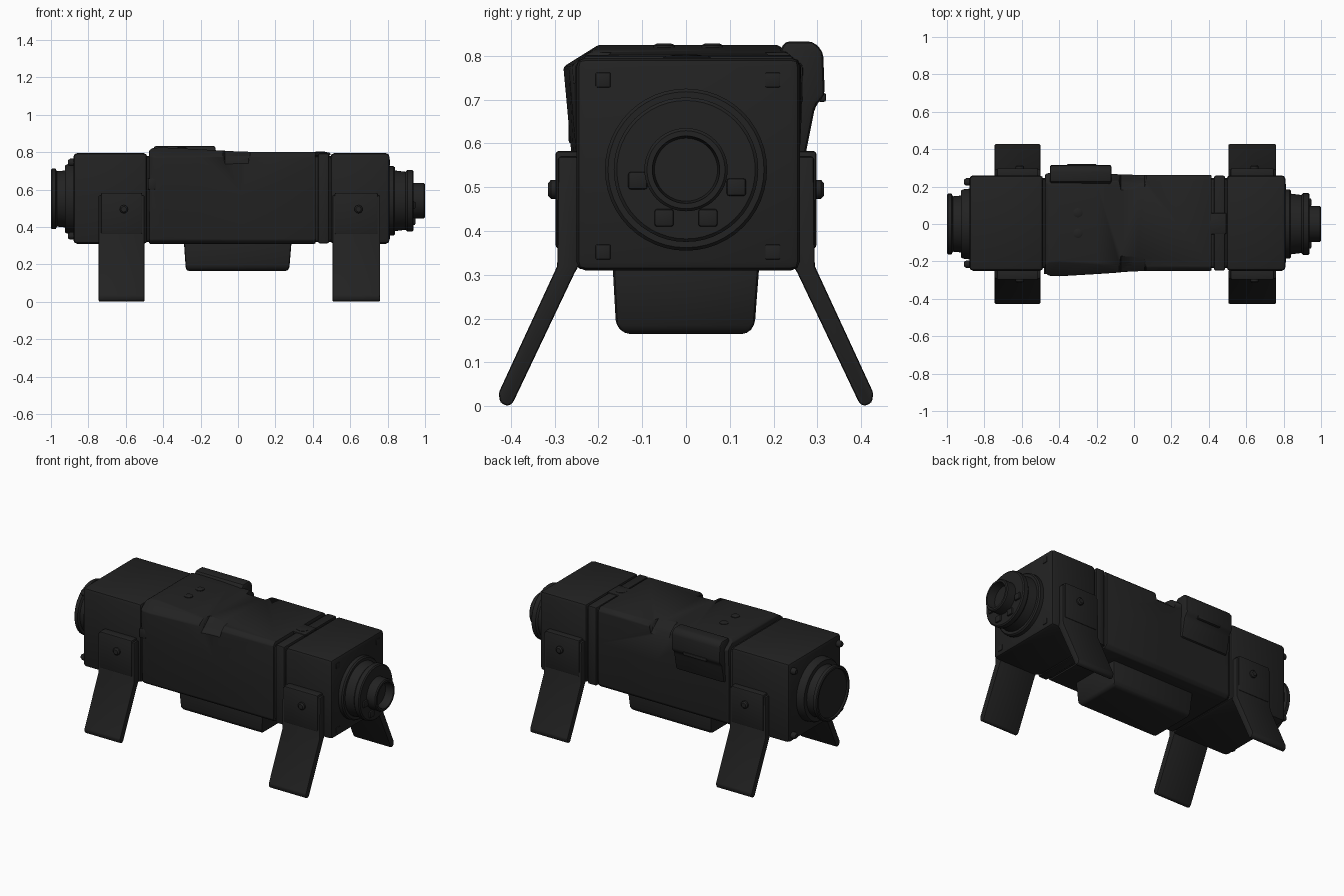
import bpy, bmesh, math
from mathutils import Vector

if "Cube" in bpy.data.objects:
    bpy.data.objects.remove(bpy.data.objects["Cube"])


def mat(name, v):
    m = bpy.data.materials.new(name)
    m.diffuse_color = (v, v, v, 1)
    m.use_nodes = True
    m.node_tree.nodes["Principled BSDF"].inputs["Base Color"].default_value = m.diffuse_color
    return m


BLACK = mat("matte black", 0.016)


def finish(name, bm, bevel=0.0, seg=2, angle=30):
    bmesh.ops.recalc_face_normals(bm, faces=bm.faces)
    me = bpy.data.meshes.new(name)
    bm.to_mesh(me)
    bm.free()
    ob = bpy.data.objects.new(name, me)
    bpy.context.collection.objects.link(ob)
    me.materials.append(BLACK)
    bpy.ops.object.select_all(action='DESELECT')
    ob.select_set(True)
    bpy.context.view_layer.objects.active = ob
    if bevel:
        b = ob.modifiers.new("bevel", 'BEVEL')
        b.width, b.segments, b.limit_method = bevel, seg, 'ANGLE'
        b.angle_limit = math.radians(25)
        bpy.ops.object.modifier_apply(modifier=b.name)
    bpy.ops.object.shade_smooth_by_angle(angle=math.radians(angle))
    return ob


def loft(name, rings, **kw):
    """Closed skin through rings of 3D points, capped at both ends."""
    bm = bmesh.new()
    rs = [[bm.verts.new(p) for p in r] for r in rings]
    n = len(rs[0])
    for a, b in zip(rs, rs[1:]):
        for i in range(n):
            bm.faces.new((a[i], a[(i + 1) % n], b[(i + 1) % n], b[i]))
    bm.faces.new(rs[0])
    bm.faces.new(rs[-1])
    return finish(name, bm, **kw)


def prism(name, yz, x0, x1, **kw):
    return loft(name, [[(x, y, z) for y, z in yz] for x in (x0, x1)], **kw)


def box(name, x0, x1, y0, y1, z0, z1, **kw):
    return prism(name, [(y0, z0), (y1, z0), (y1, z1), (y0, z1)], x0, x1, **kw)


def turned(name, prof, cy=0.0, cz=0.545, n=48, axis='X'):
    """Lathe of (along, radius) points; first and last rings are capped."""
    rings = []
    for a, r in prof:
        ring = []
        for i in range(n):
            t = 2 * math.pi * i / n
            ring.append((a, cy + r * math.cos(t), cz + r * math.sin(t)))
        rings.append(ring)
    return loft(name, rings)


def stud(name, pos, direction, r, h, n=16):
    """Small domed cylinder standing on pos."""
    q = Vector((0, 0, 1)).rotation_difference(Vector(direction))
    rings = []
    for d, k in ((-0.01, 1), (h * 0.6, 1), (h, 0.65)):
        rings.append([Vector(pos) + q @ Vector((r * k * math.cos(2 * math.pi * i / n),
                      r * k * math.sin(2 * math.pi * i / n), d)) for i in range(n)])
    return loft(name, rings)


# end housings, recessed inner core and joint collar
box("left_housing", -0.88, -0.485, -0.25, 0.26, 0.31, 0.795, bevel=0.02)
box("right_housing", 0.495, 0.81, -0.25, 0.26, 0.31, 0.795, bevel=0.02)
box("inner_core", -0.55, 0.55, -0.235, 0.245, 0.32, 0.78, bevel=0.02)
box("joint_collar", 0.428, 0.487, -0.248, 0.258, 0.313, 0.793, bevel=0.008)


# centre sleeve, flared towards its left end
def section(x, f):
    t, s = 0.80 + 0.025 * f, 0.03 * f
    return [(x, -0.23, 0.31), (x, -0.25 - 0.2 * s, 0.33), (x, -0.25 - 0.4 * s, 0.58),
            (x, -0.25 - s, t - 0.02 - s), (x, -0.23 + s, t),
            (x, 0.24 - s, t), (x, 0.262 + 0.4 * s, t - 0.02 - s), (x, 0.26, 0.58),
            (x, 0.26, 0.33), (x, 0.24, 0.31)]


sleeve = loft("centre_sleeve", [section(-0.475, 0.4), section(-0.455, 0.9), section(-0.40, 1),
                                section(-0.2, 0.6), section(0.02, 0.1), section(0.415, 0)],
              bevel=0.006)

# finger notches cut in the front and back upper edges
for s, edge in ((-1, 0.25), (1, 0.26)):
    def ring(d):
        a, b = -0.10 + d, 0.085 - d
        low = 0.745 if d else 0.87
        return [(a, s * (edge + 0.08), low - 0.07), (b, s * (edge + 0.08), low - 0.07),
                (b, s * (edge - 0.10), low + 0.08), (a, s * (edge - 0.10), low + 0.08)]
    cut = loft("notch_cutter", [ring(0.03), ring(0)])
    cut.hide_render = True
    for name in ("centre_sleeve", "inner_core"):
        ob = bpy.data.objects[name]
        m = ob.modifiers.new("notch", 'BOOLEAN')
        m.operation, m.object, m.solver = 'DIFFERENCE', cut, 'EXACT'
        bpy.context.view_layer.objects.active = ob
        bpy.ops.object.modifier_apply(modifier=m.name)
    bpy.data.objects.remove(cut)

# side pod wrapped over the back upper edge
prism("side_pod", [(0.21, 0.80), (0.225, 0.833), (0.29, 0.833), (0.313, 0.81), (0.317, 0.71),
                   (0.295, 0.685), (0.272, 0.57), (0.22, 0.57)], -0.45, -0.12, bevel=0.012)
box("pod_latch", -0.36, -0.2, 0.30, 0.32, 0.695, 0.715, bevel=0.005)

# strap hardware in the left gap, and top controls
box("gap_clip", -0.482, -0.44, -0.268, -0.22, 0.60, 0.66, bevel=0.006)
for y in (-0.05, 0.06):
    stud("top_button", (-0.30, y, 0.818), (0, 0, 1), 0.025, 0.01)
box("collar_tab", 0.385, 0.495, -0.055, 0.06, 0.78, 0.799, bevel=0.012)
stud("collar_screw", (0.44, 0, 0.797), (0, 0, 1), 0.035, 0.006, 24)

# battery box under the body
loft("battery_box", [
    [(-0.275, -0.14, 0.165), (0.265, -0.14, 0.165), (0.265, 0.14, 0.165), (-0.275, 0.14, 0.165)],
    [(-0.28, -0.16, 0.185), (0.275, -0.16, 0.185), (0.275, 0.157, 0.185), (-0.28, 0.157, 0.185)],
    [(-0.29, -0.168, 0.33), (0.287, -0.168, 0.33), (0.287, 0.168, 0.33), (-0.29, 0.168, 0.33)]],
    bevel=0.012)

# splayed legs: bent plates bolted to the sides
for x0, x1 in ((-0.745, -0.50), (0.505, 0.76)):
    for s in (-1, 1):
        xm = (x0 + x1) / 2
        prism("leg", [(s * y, z) for y, z in (
            (0.245, 0.57), (0.292, 0.57), (0.294, 0.32), (0.428, 0.03), (0.424, 0.008), (0.408, 0.0),
            (0.396, 0.006), (0.254, 0.305), (0.245, 0.32))], x0, x1, bevel=0.008)
        box("leg_bracket", x0 + 0.012, x1 - 0.012, min(s * 0.24, s * 0.298),
            max(s * 0.24, s * 0.298), 0.36, 0.583, bevel=0.008)
        stud("leg_bolt", (xm + 0.012, s * 0.297, 0.495), (0, s, 0), 0.022, 0.018)

# eyepiece on the right end with a hollow bore
turned("eyepiece", [(0.79, 0.185), (0.832, 0.185), (0.84, 0.178), (0.84, 0.162), (0.895, 0.155),
                    (0.905, 0.165), (0.932, 0.165), (0.938, 0.158), (0.938, 0.095), (0.994, 0.095),
                    (1.0, 0.089), (1.0, 0.077), (0.95, 0.072)], cz=0.54)
for y, z in ((-0.05, 0.43), (0.05, 0.43), (0.115, 0.50), (-0.11, 0.515)):
    box("eyepiece_lug", 0.92, 0.948, y - 0.022, y + 0.022, z - 0.02, z + 0.02, bevel=0.006)

# objective ring and cap on the left end
turned("objective_cap", [(-0.87, 0.19), (-0.915, 0.185), (-0.925, 0.178), (-0.925, 0.152),
                         (-0.968, 0.148), (-0.975, 0.162), (-0.995, 0.162), (-1.0, 0.156),
                         (-1.0, 0.145), (-0.99, 0.142)], cz=0.55)

# corner fixings on the end faces
for y in (-0.215, 0.225):
    for z in (0.352, 0.745):
        stud("left_corner_pin", (-0.88, y, z), (-1, 0, 0), 0.02, 0.028)
        box("right_corner_plate", 0.80, 0.814, y * 0.88 - 0.017, y * 0.88 + 0.017,
            z - 0.017, z + 0.017, bevel=0.003)
